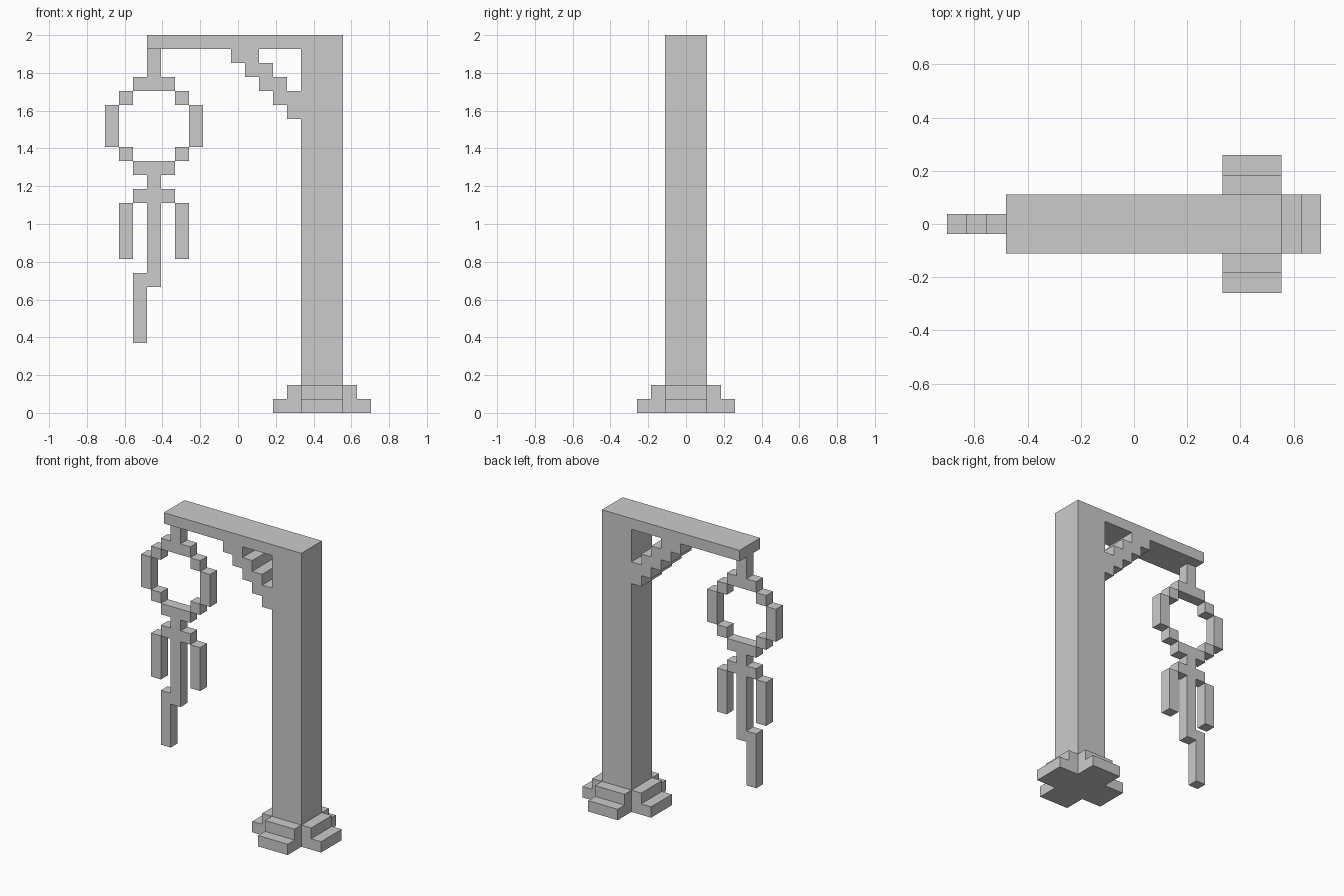
import bpy, bmesh
from mathutils import Vector

if "Cube" in bpy.data.objects:
    bpy.data.objects.remove(bpy.data.objects["Cube"])

U = 2 / 27                        # block size
ORIGIN = Vector((9.5, 3.5, 0))    # grid point at x = y = 0
DIRS = [Vector(d) for d in ((1, 0, 0), (-1, 0, 0), (0, 1, 0),
                            (0, -1, 0), (0, 0, 1), (0, 0, -1))]


def part(name, boxes):
    """Union of grid boxes (x0, x1, y0, y1, z0, z1), outer skin only."""
    cells = {(x, y, z) for x0, x1, y0, y1, z0, z1 in boxes
             for x in range(x0, x1) for y in range(y0, y1) for z in range(z0, z1)}
    bm = bmesh.new()
    for c in sorted(cells):
        for d in DIRS:
            if tuple(int(a + b) for a, b in zip(c, d)) in cells:
                continue
            s = Vector((d.y, d.z, d.x))
            t = d.cross(s)
            mid = Vector(c) + Vector((.5, .5, .5)) + d / 2
            corners = [mid + (s * a + t * b) / 2
                       for a, b in ((-1, -1), (1, -1), (1, 1), (-1, 1))]
            bm.faces.new([bm.verts.new((p - ORIGIN) * U) for p in corners])
    bmesh.ops.remove_doubles(bm, verts=bm.verts, dist=U / 100)
    bmesh.ops.dissolve_limit(bm, angle_limit=0.01, verts=bm.verts, edges=bm.edges)
    bmesh.ops.recalc_face_normals(bm, faces=bm.faces)
    mesh = bpy.data.meshes.new(name)
    bm.to_mesh(mesh)
    bm.free()
    bpy.context.collection.objects.link(bpy.data.objects.new(name, mesh))


def thin(x0, x1, z0, z1):
    """One-block-deep box in the middle plane."""
    return (x0, x1, 3, 4, z0, z1)


# Stand: post, top arm, stepped brace and stepped cross-shaped foot
post = [(14, 17, 2, 5, 0, 27)]
arm = [(3, 14, 2, 5, 26, 27)]
brace = [(9 + i, min(11 + i, 14), 2, 5, 25 - i, 26 - i) for i in range(5)]
foot = []
for level in (0, 1):
    reach = 2 - level
    foot.append((14 - reach, 17 + reach, 2, 5, level, level + 1))
    foot.append((14, 17, 2 - reach, 5 + reach, level, level + 1))
part("stand", post + arm + brace + foot)

# Hanger with the top of the ring
part("hanger_and_ring_top", [thin(3, 4, 24, 26), thin(2, 5, 23, 24)])

# Ring sides and side tassels, mirrored about the hanger
for side, x in (("left", (0, 1)), ("right", (6, 5))):
    outer, inner = x
    part("ring_side_" + side, [thin(outer, outer + 1, 19, 22)])
    part("ring_upper_corner_" + side, [thin(inner, inner + 1, 22, 23)])
    part("ring_lower_corner_" + side, [thin(inner, inner + 1, 18, 19)])
    part("tassel_" + side, [thin(inner, inner + 1, 11, 15)])

# Ring bottom, crossbar and long centre tassel with its offset tip
part("ring_bottom_and_centre_tassel",
     [thin(2, 5, 17, 18), thin(3, 4, 16, 17), thin(2, 5, 15, 16),
      thin(3, 4, 9, 15), thin(2, 3, 5, 10)])
